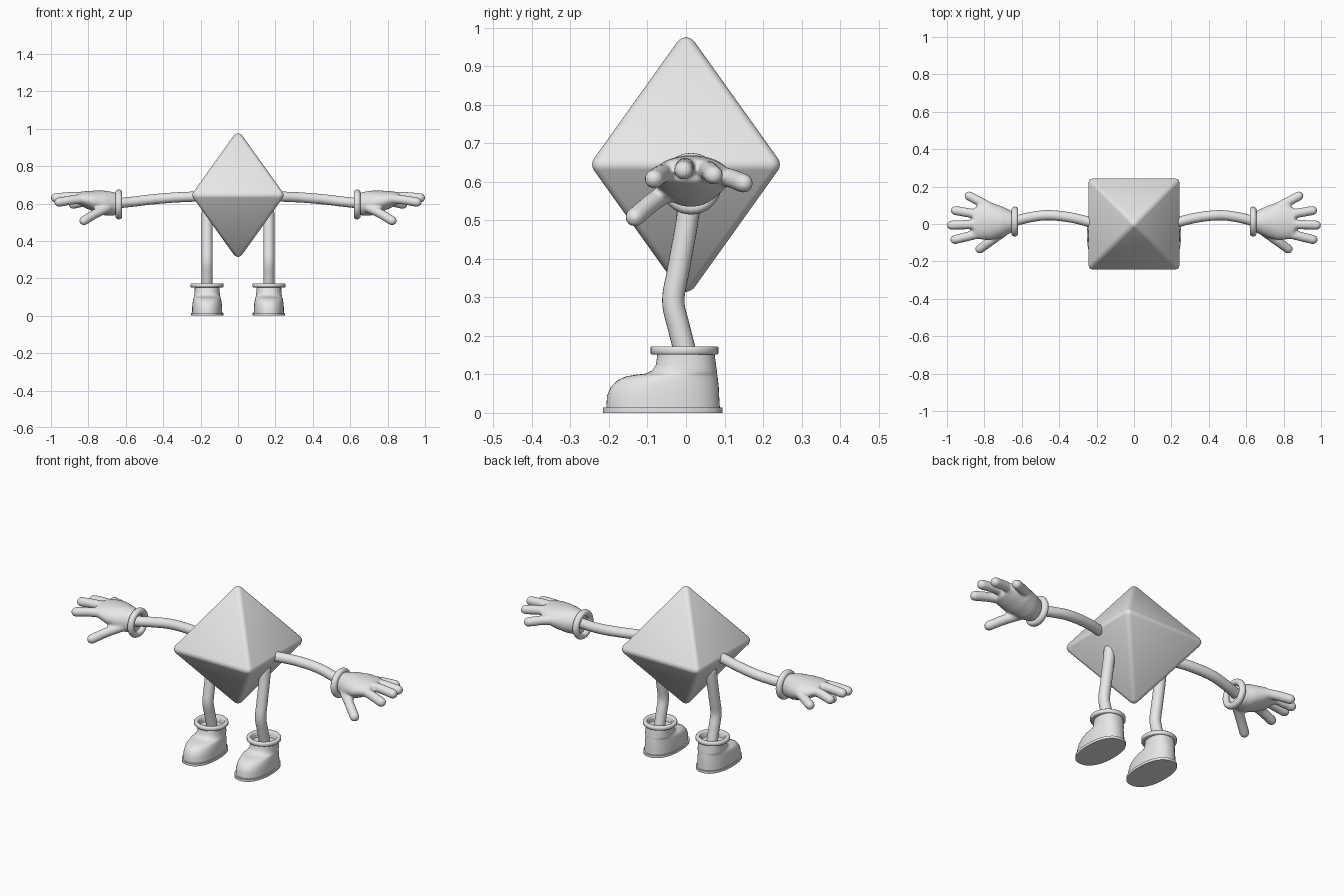
import bpy, bmesh
from math import sin, cos, pi, radians
from mathutils import Vector

cube = bpy.data.objects.get("Cube")
if cube:
    bpy.data.objects.remove(cube)

grey = bpy.data.materials.new("light grey")
grey.use_nodes = True
COLOR = (0.8, 0.8, 0.8, 1)
grey.diffuse_color = COLOR
for node in grey.node_tree.nodes:
    if node.type == 'BSDF_PRINCIPLED':
        node.inputs["Base Color"].default_value = COLOR

X, Y, Z = Vector((1, 0, 0)), Vector((0, 1, 0)), Vector((0, 0, 1))


def finish(name, bm, angle=35, mirror=True, remesh=0):
    bmesh.ops.recalc_face_normals(bm, faces=bm.faces)
    mesh = bpy.data.meshes.new(name)
    bm.to_mesh(mesh)
    bm.free()
    mesh.shade_smooth()
    mesh.set_sharp_from_angle(angle=radians(angle))
    mesh.materials.append(grey)
    obj = bpy.data.objects.new(name, mesh)
    bpy.context.collection.objects.link(obj)
    if remesh:
        mod = obj.modifiers.new("Blend", 'REMESH')
        mod.mode, mod.voxel_size, mod.use_smooth_shade = 'VOXEL', remesh, True
        mod = obj.modifiers.new("Soften", 'SMOOTH')
        mod.factor, mod.iterations = 0.5, 5
    if mirror:
        obj.modifiers.new("Mirror", 'MIRROR')
    return obj


def ring(center, u, v, ru, rv, n=32, power=2.0):
    """Superellipse of points around a centre."""
    pts = []
    for i in range(n):
        c, s = cos(2 * pi * i / n), sin(2 * pi * i / n)
        k = (abs(c) ** power + abs(s) ** power) ** (-1 / power)
        pts.append(Vector(center) + u * (ru * c * k) + v * (rv * s * k))
    return pts


def loft(bm, rings, cap_start=True, cap_end=True):
    loops = [[bm.verts.new(p) for p in r] for r in rings]
    n = len(loops[0])
    for a, b in zip(loops, loops[1:]):
        for i in range(n):
            j = (i + 1) % n
            bm.faces.new((a[i], a[j], b[j], b[i]))
    if cap_start:
        bm.faces.new(loops[0][::-1])
    if cap_end:
        bm.faces.new(loops[-1])


def smooth_path(points, steps=6):
    p = [Vector(q) for q in points]
    p = [2 * p[0] - p[1]] + p + [2 * p[-1] - p[-2]]
    out = []
    for a, b, c, d in zip(p, p[1:], p[2:], p[3:]):
        for s in range(steps):
            t = s / steps
            out.append(0.5 * (2 * b + (c - a) * t + (2 * a - 5 * b + 4 * c - d) * t * t
                              + (3 * b - a - 3 * c + d) * t ** 3))
    return out + [p[-2]]


def tube(bm, points, radius, side, n=20):
    """Round-ended tube along a smooth path."""
    path = smooth_path(points)
    last = len(path) - 1
    rings = []
    for i, p in enumerate(path):
        t = (path[min(i + 1, last)] - path[max(i - 1, 0)]).normalized()
        u = t.cross(side).normalized()
        v = t.cross(u)
        angles = [0]
        if i == 0:
            angles = [-80, -60, -40, -20, 0]
        elif i == last:
            angles = [0, 20, 40, 60, 80]
        for a in angles:
            r = radius * cos(radians(a))
            rings.append(ring(p + t * (radius * sin(radians(a))), u, v, r, r, n))
    loft(bm, rings)


# Body: tall bevelled octahedron
bm = bmesh.new()
H, TOP, MID = 0.25, 0.35, 0.645
base = [bm.verts.new((x * H, y * H, MID)) for x, y in ((-1, -1), (1, -1), (1, 1), (-1, 1))]
tips = [bm.verts.new((0, 0, MID + s * TOP)) for s in (1, -1)]
for tip in tips:
    for i in range(4):
        bm.faces.new((base[i], base[(i + 1) % 4], tip))
bmesh.ops.recalc_face_normals(bm, faces=bm.faces)
bmesh.ops.bevel(bm, geom=bm.edges[:], offset=0.018, segments=4, profile=0.5, affect='EDGES')
finish("body", bm, mirror=False)

# Arms
bm = bmesh.new()
tube(bm, [(0.235, 0.01, 0.637), (0.34, 0.035, 0.632), (0.46, 0.047, 0.622),
          (0.56, 0.035, 0.61), (0.65, 0.012, 0.6)], 0.027, Z)
finish("arms", bm)

# Legs
bm = bmesh.new()
tube(bm, [(0.165, 0.01, 0.55), (0.165, 0, 0.48), (0.165, -0.02, 0.37),
          (0.165, -0.033, 0.29), (0.165, -0.018, 0.22), (0.165, 0, 0.15)], 0.029, Y)
finish("legs", bm)

# Glove cuffs
bm = bmesh.new()
cuff = []
for i in range(17):
    a = 2 * pi * i / 16
    r = 0.063 + 0.017 * cos(a)
    cuff.append(ring((0.637 + 0.018 * sin(a), 0.013, 0.595), Y, Z, r, r))
loft(bm, cuff, False, False)
bmesh.ops.remove_doubles(bm, verts=bm.verts, dist=0.0001)
finish("glove_cuffs", bm, 60)

# Gloves: palm, four fingers and a thumb blended together
bm = bmesh.new()
palm = [(0.642, 0.012, 0.052, 0.598, 0.055), (0.665, 0.012, 0.063, 0.598, 0.063),
        (0.71, 0.012, 0.084, 0.602, 0.067), (0.77, 0.015, 0.102, 0.612, 0.057),
        (0.82, 0.012, 0.095, 0.622, 0.044), (0.86, 0.008, 0.075, 0.63, 0.03)]
loft(bm, [ring((x, y, z), Y, Z, hy, hz) for x, y, hy, z, hz in palm])
fingers = [((0.80, -0.045, 0.625), (0.957, -0.083, 0.607)),
           ((0.80, 0, 0.637), (0.976, -0.006, 0.63)),
           ((0.80, 0.045, 0.633), (0.955, 0.072, 0.617)),
           ((0.75, 0.08, 0.615), (0.882, 0.15, 0.596)),
           ((0.70, -0.045, 0.575), (0.824, -0.133, 0.508))]
for start, end in fingers:
    a, b = Vector(start), Vector(end)
    tube(bm, [a, (a + b) / 2 + Z * 0.004, b], 0.025, Z)
finish("gloves", bm, 180, remesh=0.007)


def shoe_ring(z, front, back, half, power=2.3):
    return ring((0.165, (front + back) / 2, z), X, Y, half, (back - front) / 2, 40, power)


# Shoe soles
bm = bmesh.new()
loft(bm, [shoe_ring(z, -0.216, 0.095, 0.087) for z in (0, 0.014)])
finish("shoe_soles", bm)

# Shoe uppers
bm = bmesh.new()
upper = [(0.012, -0.207, 0.088, 0.081), (0.045, -0.205, 0.086, 0.08),
         (0.068, -0.195, 0.085, 0.078), (0.085, -0.177, 0.083, 0.075),
         (0.095, -0.155, 0.082, 0.073), (0.099, -0.13, 0.081, 0.071),
         (0.102, -0.105, 0.081, 0.07), (0.11, -0.088, 0.08, 0.069),
         (0.125, -0.078, 0.078, 0.067), (0.155, -0.074, 0.074, 0.066)]
loft(bm, [shoe_ring(*u) for u in upper], cap_end=False)
finish("shoe_uppers", bm, 60)

# Shoe collars with a recessed opening
bm = bmesh.new()
collar = [(0.064, 0.152), (0.085, 0.152), (0.088, 0.155), (0.088, 0.17),
          (0.085, 0.173), (0.07, 0.173), (0.067, 0.17), (0.063, 0.14)]
loft(bm, [ring((0.165, -0.004, z), X, Y, r, r, 40) for r, z in collar], cap_start=False)
finish("shoe_collars", bm, 50)
